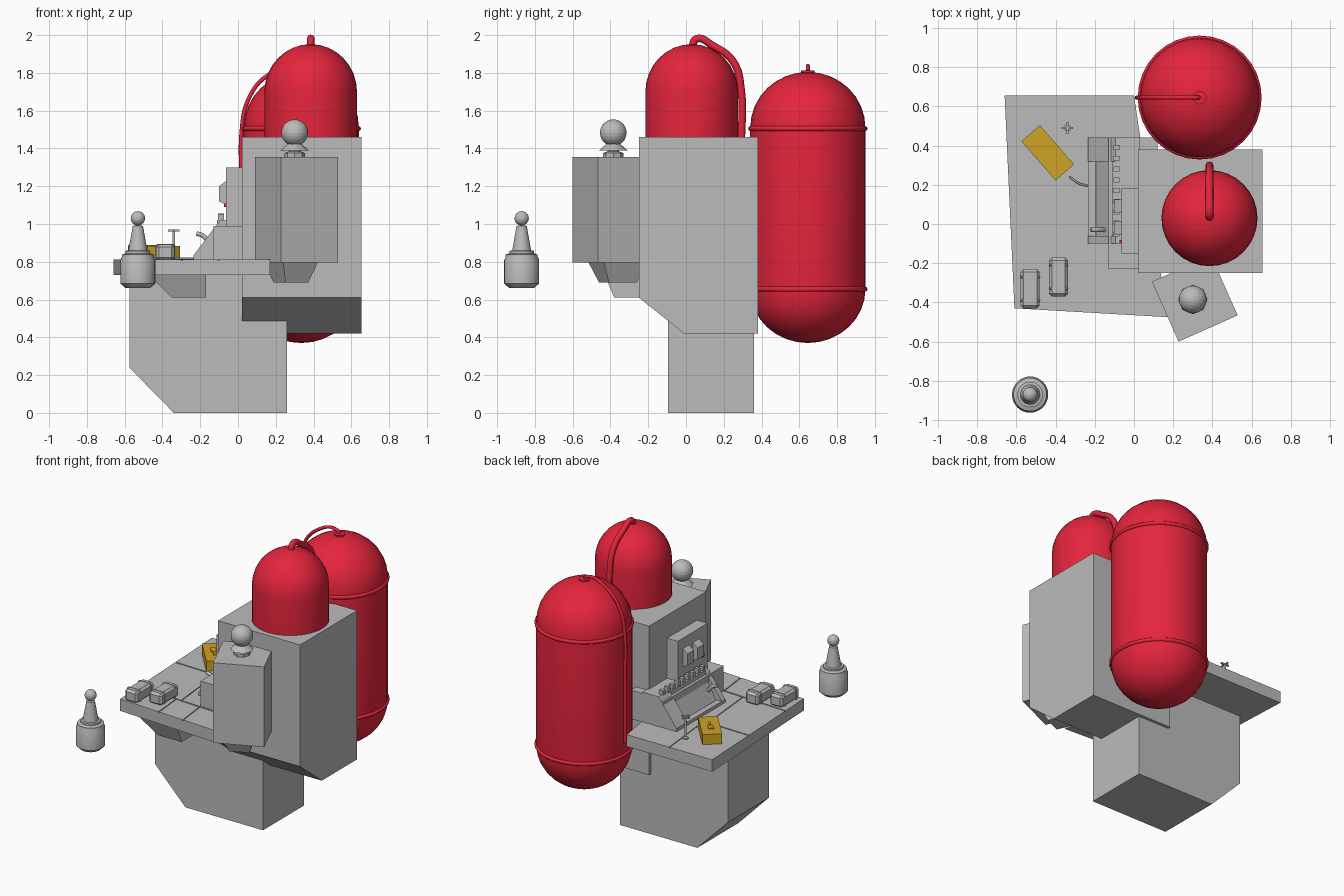
import bpy, bmesh, math
from mathutils import Matrix, Vector

cube = bpy.data.objects.get("Cube")
if cube:
    bpy.data.objects.remove(cube, do_unlink=True)


def material(name, rgb):
    m = bpy.data.materials.new(name)
    m.use_nodes = True
    m.diffuse_color = (*rgb, 1)
    m.node_tree.nodes["Principled BSDF"].inputs["Base Color"].default_value = (*rgb, 1)
    return m


GREY = material("plain grey", (0.5, 0.5, 0.5))
RED = material("tank red", (0.78, 0.018, 0.045))
GOLD = material("mustard yellow", (0.62, 0.37, 0.018))


def finish(name, bm, mat=GREY, smooth=False):
    bmesh.ops.recalc_face_normals(bm, faces=bm.faces)
    mesh = bpy.data.meshes.new(name)
    bm.to_mesh(mesh)
    bm.free()
    mesh.materials.append(mat)
    ob = bpy.data.objects.new(name, mesh)
    bpy.context.collection.objects.link(ob)
    if smooth:
        bpy.ops.object.select_all(action="DESELECT")
        ob.select_set(True)
        bpy.context.view_layer.objects.active = ob
        bpy.ops.object.shade_smooth_by_angle(angle=math.radians(35))
    return ob


def loft(name, lower, upper, mat=GREY):
    """Solid between two matching rings of points."""
    bm = bmesh.new()
    a = [bm.verts.new(p) for p in lower]
    b = [bm.verts.new(p) for p in upper]
    n = len(a)
    bm.faces.new(a)
    bm.faces.new(b)
    for i in range(n):
        j = (i + 1) % n
        bm.faces.new((a[i], a[j], b[j], b[i]))
    return finish(name, bm, mat)


def extrude_x(name, profile, x0, x1, mat=GREY):
    return loft(name, [(x0, y, z) for y, z in profile], [(x1, y, z) for y, z in profile], mat)


def extrude_y(name, profile, y0, y1, mat=GREY):
    return loft(name, [(x, y0, z) for x, z in profile], [(x, y1, z) for x, z in profile], mat)


def slab(name, corners, z0, z1, mat=GREY):
    return loft(name, [(x, y, z0) for x, y in corners], [(x, y, z1) for x, y in corners], mat)


def box(name, centre, size, mat=GREY, turn=0, bevel=0):
    bm = bmesh.new()
    bmesh.ops.create_cube(bm, size=1)
    bmesh.ops.scale(bm, vec=size, verts=bm.verts)
    if bevel:
        bmesh.ops.bevel(bm, geom=bm.edges[:], offset=bevel, segments=1, affect="EDGES")
    bm.transform(Matrix.Translation(centre) @ Matrix.Rotation(math.radians(turn), 4, "Z"))
    return finish(name, bm, mat)


def lathe(name, profile, x, y, mat=GREY, sides=32):
    """Revolve (radius, z) points about an upright axis."""
    bm = bmesh.new()
    vs = [bm.verts.new((r, 0, z)) for r, z in profile]
    es = [bm.edges.new(p) for p in zip(vs, vs[1:])]
    bmesh.ops.spin(bm, geom=vs + es, cent=(0, 0, 0), axis=(0, 0, 1), angle=math.tau, steps=sides)
    bmesh.ops.remove_doubles(bm, verts=bm.verts, dist=0.0005)
    bmesh.ops.translate(bm, vec=(x, y, 0), verts=bm.verts)
    return finish(name, bm, mat, True)


def ball(name, centre, r):
    bm = bmesh.new()
    bmesh.ops.create_icosphere(bm, subdivisions=3, radius=r, matrix=Matrix.Translation(centre))
    return finish(name, bm)


def pipe(name, points, r, mat):
    cu = bpy.data.curves.new(name, "CURVE")
    cu.dimensions = "3D"
    cu.bevel_depth = r
    cu.bevel_resolution = 2
    cu.resolution_u = 6
    cu.use_fill_caps = True
    sp = cu.splines.new("BEZIER")
    sp.bezier_points.add(len(points) - 1)
    for b, p in zip(sp.bezier_points, points):
        b.co = p
        b.handle_left_type = b.handle_right_type = "AUTO"
    cu.materials.append(mat)
    ob = bpy.data.objects.new(name, cu)
    bpy.context.collection.objects.link(ob)


def dome(r, z, height, start, end, steps=8):
    """Quarter or half ellipse of (radius, z) points."""
    angles = [math.radians(start + (end - start) * i / steps) for i in range(steps + 1)]
    return [(r * math.cos(a), z + height * math.sin(a)) for a in angles]


# Foot, main cabinet and the bracket under the deck
extrude_y("base_block", [(-0.34, 0), (0.26, 0), (0.26, 0.73), (-0.575, 0.73), (-0.575, 0.24)], -0.095, 0.36)
extrude_x("main_cabinet", [(-0.25, 1.46), (0.38, 1.46), (0.38, 0.42), (-0.01, 0.42), (-0.25, 0.61)], 0.02, 0.655)
loft("deck_bracket", [(-0.35, -0.38, 0.61), (-0.17, -0.38, 0.61), (-0.17, -0.09, 0.61), (-0.35, -0.09, 0.61)],
     [(-0.47, -0.43, 0.73), (-0.17, -0.43, 0.73), (-0.17, -0.09, 0.73), (-0.47, -0.09, 0.73)])

# Deck with thin paving plates
FL, FR, BR, BL = (Vector(c) for c in ((-0.61, -0.43), (0.17, -0.475), (0.0, 0.655), (-0.66, 0.655)))
slab("deck", [FL, FR, BR, BL], 0.73, 0.806)


def deck_point(u, v):
    return FL.lerp(FR, u).lerp(BL.lerp(BR, u), v)


gap = 0.004
rows = [(0, 0.2, (0, 0.4, 0.65, 1)), (0.2, 0.6, (0, 0.45, 1)), (0.6, 1, (0, 0.5, 1))]
for v0, v1, cuts in rows:
    for u0, u1 in zip(cuts, cuts[1:]):
        a, b, c, d = u0 + gap * (u0 > 0), u1 - gap * (u1 < 1), v0 + gap * (v0 > 0), v1 - gap * (v1 < 1)
        slab("deck_plate", [deck_point(a, c), deck_point(b, c), deck_point(b, d), deck_point(a, d)], 0.806, 0.813)

# Sloping control desk with a sunken middle
desk = [(-0.235, 0.81), (-0.235, 0.835), (-0.095, 1.02), (0.03, 1.02), (0.03, 0.81)]
for y0, y1 in ((-0.1, -0.06), (0.32, 0.44)):
    extrude_y("desk_side", desk, y0, y1)
extrude_y("desk_screen", [(-0.2, 0.81), (-0.11, 0.98), (-0.11, 1.02), (0.03, 1.02), (0.03, 0.81)], -0.06, 0.32)
box("desk_sill", (-0.215, 0.13, 0.82), (0.04, 0.38, 0.03))
box("desk_back", (-0.055, 0.105, 0.9), (0.15, 0.67, 0.18))
box("desk_return", (0.04, 0.41, 0.91), (0.16, 0.06, 0.2))
for i in range(9):
    box("desk_key", (-0.09, 0.39 - i * 0.055, 1.035), (0.03, 0.025, 0.04 if i % 2 else 0.03))
pipe("desk_lever", [(-0.15, -0.03, 0.9), (-0.19, -0.03, 0.94), (-0.22, -0.03, 0.95)], 0.012, GREY)

# Wall panel with two gauges
box("wall_panel", (-0.02, 0.015, 1.14), (0.085, 0.33, 0.32))
for y in (0.09, -0.02):
    extrude_y("gauge_box", [(-0.06, 1.1), (-0.1, 1.12), (-0.1, 1.2), (-0.06, 1.23)], y - 0.035, y + 0.035)
box("red_button", (-0.065, -0.09, 1.1), (0.016, 0.018, 0.018), RED)

# Turned side pod with its bracket and lamp
TURN = 24
box("side_pod", (0.31, -0.38, 1.075), (0.33, 0.335, 0.56), turn=TURN)


def turned(w, d, z, cx=0.0, cy=0.0):
    rot = Matrix.Rotation(math.radians(TURN), 3, "Z")
    return [rot @ Vector((cx + sx * w / 2, cy + sy * d / 2, 0)) + Vector((0.31, -0.38, z))
            for sx, sy in ((-1, -1), (1, -1), (1, 1), (-1, 1))]


loft("pod_bracket", turned(0.13, 0.16, 0.69, -0.02, 0.03), turned(0.2, 0.25, 0.795, -0.02, 0.03))
lathe("lamp_collar", [(0, 1.355), (0.055, 1.355), (0.055, 1.375), (0.03, 1.385), (0.03, 1.395), (0.075, 1.39),
                      (0.035, 1.425), (0, 1.425)], 0.3, -0.385, sides=8)
ball("lamp_ball", (0.3, -0.385, 1.483), 0.071)

# Small tank on the cabinet
lathe("small_tank", [(0, 1.4), (0.245, 1.4)] + dome(0.245, 1.7, 0.252, 0, 90), 0.385, 0.03, RED)
pipe("small_tank_pipe", [(0.385, 0.03, 1.93), (0.385, 0.055, 1.98), (0.385, 0.14, 1.945), (0.385, 0.25, 1.86),
                         (0.385, 0.293, 1.7), (0.385, 0.293, 1.44)], 0.02, RED)

# Large tank behind, with bands and feed pipe
TX, TY = 0.335, 0.645
lathe("large_tank", dome(0.305, 0.655, 0.285, -90, 0) + dome(0.305, 1.51, 0.295, 0, 90), TX, TY, RED)
for z in (0.655, 1.505):
    lathe("tank_band", [(0.3 + r, h) for r, h in dome(0.016, z, 0.014, -90, 90, 6)], TX, TY, RED)
lathe("tank_cap", [(0, 1.79), (0.035, 1.79), (0.035, 1.812), (0, 1.815)], TX, TY, RED, 16)
pipe("large_tank_pipe", [(TX, TY, 1.8), (0.315, TY, 1.83), (0.155, TY, 1.785), (0.055, TY, 1.66),
                         (0.02, TY, 1.5), (0.02, TY, 1.2), (0.02, TY, 0.75)], 0.011, RED)

# Floating buoy
lathe("buoy", [(0, 0.66), (0.065, 0.66), (0.0925, 0.685), (0.0925, 0.81), (0.085, 0.825), (0.085, 0.838),
               (0.065, 0.845), (0.065, 0.858), (0.05, 0.86), (0.027, 0.99), (0, 0.995)], -0.53, -0.87)
ball("buoy_ball", (-0.53, -0.87, 1.03), 0.038)

# Two chamfered crates on the deck
for x, y in ((-0.53, -0.33), (-0.385, -0.27)):
    box("crate", (x, y, 0.85), (0.098, 0.2, 0.084), bevel=0.015)
    for s in (-1, 1):
        box("crate_strap", (x, y + s * 0.06, 0.85), (0.104, 0.016, 0.09), bevel=0.01)

# Yellow case with clasp
box("yellow_case", (-0.44, 0.363, 0.848), (0.265, 0.125, 0.07), GOLD, -49)
box("case_label", (-0.46, 0.385, 0.885), (0.05, 0.035, 0.008), GOLD, -49)
box("case_clasp", (-0.425, 0.345, 0.885), (0.05, 0.012, 0.008), GOLD, -49)

# Small valve post and loose hose
lathe("valve_post", [(0, 0.81), (0.018, 0.81), (0.018, 0.822), (0.007, 0.826), (0.007, 0.965), (0, 0.965)],
      -0.34, 0.49, sides=12)
for size in ((0.06, 0.01, 0.01), (0.01, 0.06, 0.01)):
    box("valve_handle", (-0.34, 0.49, 0.965), size)
pipe("loose_hose", [(-0.33, 0.24, 0.818), (-0.26, 0.2, 0.818), (-0.19, 0.21, 0.818), (-0.17, 0.3, 0.818)], 0.005, GREY)
